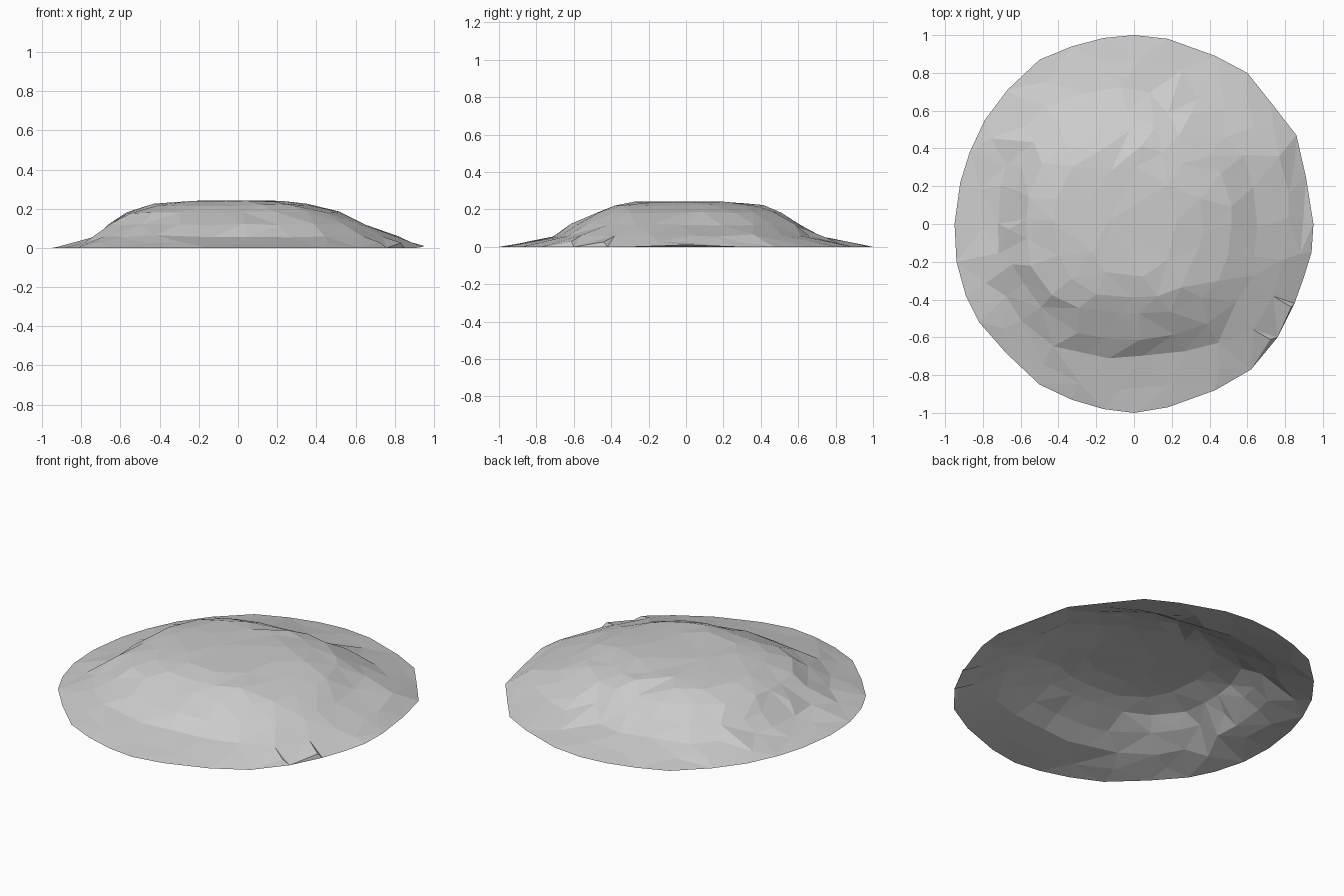
import bpy
import math
import random
from mathutils import Vector
from mathutils.geometry import delaunay_2d_cdt

random.seed(7)
if "Cube" in bpy.data.objects:
    bpy.data.objects.remove(bpy.data.objects["Cube"], do_unlink=True)


def make_material(name, colour):
    mat = bpy.data.materials.new(name)
    mat.use_nodes = True
    mat.diffuse_color = colour
    mat.node_tree.nodes["Principled BSDF"].inputs["Base Color"].default_value = colour
    return mat


# Ground outline of the mound, clockwise from the back
outline = [(0, 1), (.18, .98), (.43, .89), (.6, .8), (.72, .65), (.86, .47), (.91, .25),
           (.95, 0), (.94, -.15), (.9, -.28), (.85, -.42), (.76, -.6), (.62, -.77),
           (.43, -.88), (.18, -.97), (0, -1), (-.16, -.98), (-.33, -.93), (-.5, -.85),
           (-.68, -.68), (-.82, -.52), (-.89, -.38), (-.94, -.2), (-.95, 0), (-.92, .22),
           (-.87, .38), (-.79, .55), (-.67, .71), (-.5, .87), (-.33, .94), (-.16, .985)]
outline.reverse()

# Contours: height, reach to left, back, right and front, number of points
contours = [(.025, .89, .85, .82, .85, 22),
            (.06, .82, .71, .73, .71, 26),
            (.12, .66, .60, .645, .60, 24),
            (.18, .51, .50, .57, .48, 22),
            (.22, .36, .41, .43, .39, 16),
            (.236, .22, .30, .25, .28, 9)]

points = [Vector(p) for p in outline]
heights = [.01 * max(0, 1 - abs(y) / .26) if x > .9 else 0 for x, y in outline]
for z, left, back, right, front, count in contours:
    turn = random.random()
    for i in range(count):
        a = math.tau * (i + turn + random.uniform(-.25, .25)) / count
        # Slightly squared shape with an uneven edge
        swell = 1 + .08 * math.sin(2 * a) ** 2 + random.uniform(-.03, .03)
        reach_x = left if math.cos(a) > 0 else right
        reach_y = back if math.sin(a) > 0 else front
        points.append(Vector((reach_x * math.cos(a), reach_y * math.sin(a))) * swell)
        heights.append(z + random.uniform(-.006, .006))
points.append(Vector((-.13, .02)))
heights.append(.243)

# Triangulated open shell of the mound
rim = list(range(len(outline)))
flat, _, faces, source, _, _ = delaunay_2d_cdt(points, [], [rim], 1, 1e-5)
verts = [(p.x, p.y, heights[src[0]]) for p, src in zip(flat, source)]
mesh = bpy.data.meshes.new("rock_mound")
mesh.from_pydata(verts, [], faces)
mesh.update()
if mesh.polygons[0].normal.z < 0:
    mesh.flip_normals()
mesh.materials.append(make_material("stone_grey", (.6, .6, .6, 1)))
mound = bpy.data.objects.new("rock_mound", mesh)
bpy.context.scene.collection.objects.link(mound)
